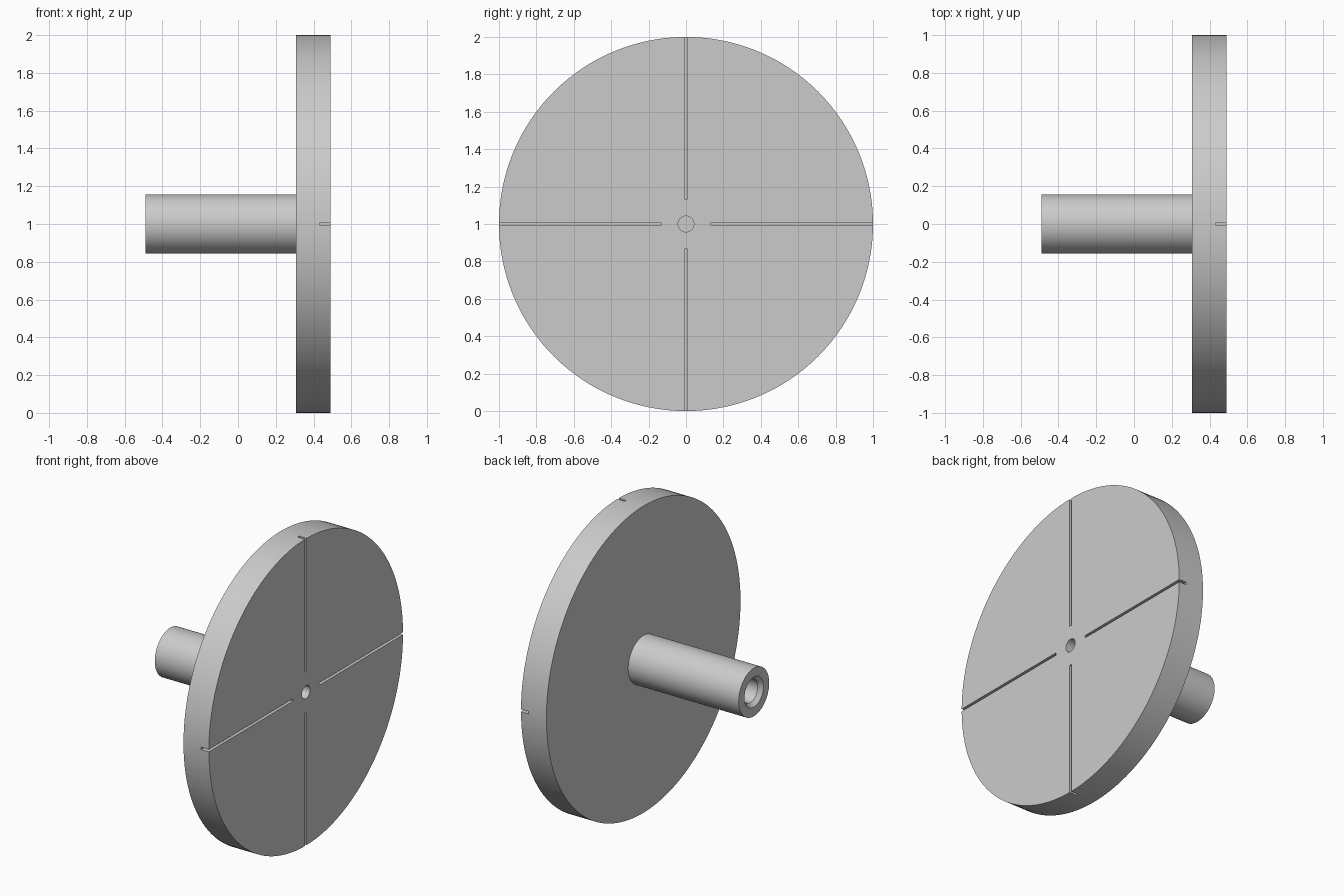
import bpy, bmesh, math
from mathutils import Matrix, Vector

if "Cube" in bpy.data.objects:
    bpy.data.objects.remove(bpy.data.objects["Cube"], do_unlink=True)

AXIS_Z = 1.0
SEGMENTS = 128

# Bare machined metal
steel = bpy.data.materials.new("plain_grey")
steel.use_nodes = True
grey = (0.6, 0.6, 0.6, 1)
steel.diffuse_color = grey
steel.node_tree.nodes["Principled BSDF"].inputs["Base Color"].default_value = grey


def make_object(name, bm):
    bmesh.ops.recalc_face_normals(bm, faces=bm.faces)
    mesh = bpy.data.meshes.new(name)
    bm.to_mesh(mesh)
    bm.free()
    obj = bpy.data.objects.new(name, mesh)
    bpy.context.collection.objects.link(obj)
    mesh.materials.append(steel)
    return obj


def lathe(name, profile):
    """Spin (x, radius) points about the horizontal axis."""
    bm = bmesh.new()
    verts = [bm.verts.new((x, 0, AXIS_Z + r)) for x, r in profile]
    edges = [bm.edges.new(pair) for pair in zip(verts, verts[1:])]
    bmesh.ops.spin(bm, geom=verts + edges, cent=(0, 0, AXIS_Z), axis=(1, 0, 0),
                   angle=math.tau, steps=SEGMENTS, use_merge=True)
    bmesh.ops.remove_doubles(bm, verts=bm.verts, dist=1e-5)
    return make_object(name, bm)


# Disc and shaft in one turned piece, with a centre hole and a chamfered bore
faceplate = lathe("slotted_disc_with_shaft", [
    (0.39, 0), (0.39, 0.042), (0.49, 0.042),
    (0.49, 1.0), (0.307, 1.0),
    (0.307, 0.157), (-0.49, 0.157),
    (-0.49, 0.098), (-0.465, 0.075), (-0.05, 0.075), (-0.05, 0),
])

# Four radial slots in the disc face
inner, outer, width, depth = 0.133, 1.1, 0.016, 0.055
bm = bmesh.new()
for i in range(4):
    turn = Matrix.Rotation(i * math.pi / 2, 4, 'X')
    place = Matrix.Translation((0.49, 0, AXIS_Z)) @ turn
    place @= Matrix.Translation((0, 0, (inner + outer) / 2))
    place @= Matrix.Diagonal(Vector((2 * depth, width, outer - inner, 1)))
    bmesh.ops.create_cube(bm, size=1, matrix=place)
cutter = make_object("slot_cutter", bm)
cutter.hide_render = True

bpy.ops.object.select_all(action='DESELECT')
faceplate.select_set(True)
bpy.context.view_layer.objects.active = faceplate
cut = faceplate.modifiers.new("slots", 'BOOLEAN')
cut.operation = 'DIFFERENCE'
cut.solver = 'EXACT'
cut.object = cutter
bpy.ops.object.modifier_apply(modifier=cut.name)
bpy.data.objects.remove(cutter, do_unlink=True)
bpy.ops.object.shade_smooth_by_angle(angle=math.radians(30))
